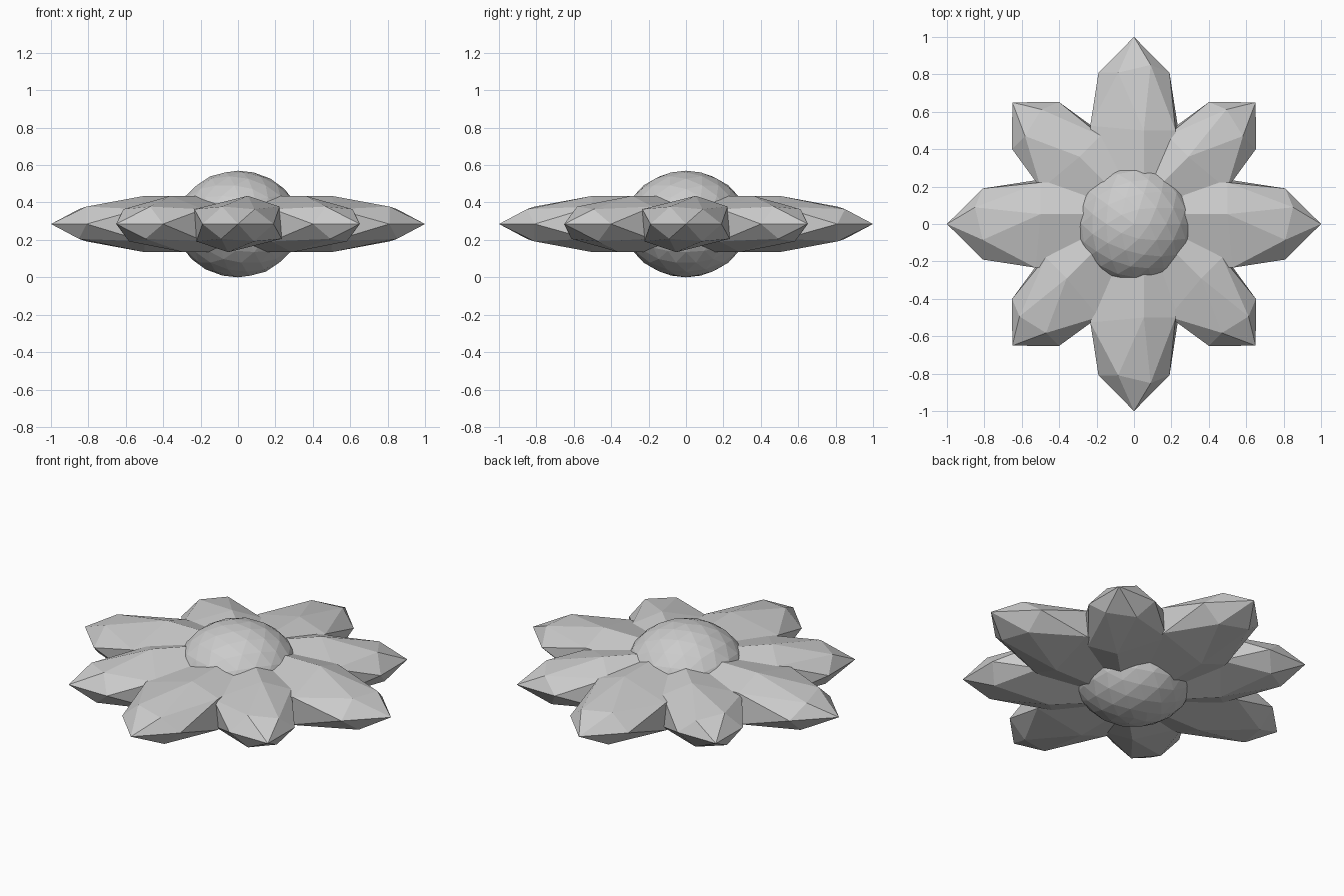
import bpy, bmesh, math
from mathutils import Matrix

if "Cube" in bpy.data.objects:
    bpy.data.objects.remove(bpy.data.objects["Cube"])

MID = 0.285  # height of the flower's middle plane


def add_object(name, bm):
    mesh = bpy.data.meshes.new(name)
    bmesh.ops.recalc_face_normals(bm, faces=bm.faces)
    bm.to_mesh(mesh)
    bm.free()
    obj = bpy.data.objects.new(name, mesh)
    bpy.context.collection.objects.link(obj)
    return obj


def petal_pair(name, half_length, half_width, half_height, angle):
    # stretched low-poly ball: keep both ends, bridge them with a straight body
    src = bmesh.new()
    bmesh.ops.create_icosphere(src, subdivisions=2, radius=1)
    ends = [v.co.copy() for v in src.verts if abs(v.co.y) > 0.45]
    src.free()
    bm = bmesh.new()
    for co in ends:
        bm.verts.new((co.x * half_width, co.y * half_length, co.z * half_height))
    res = bmesh.ops.convex_hull(bm, input=bm.verts)
    bmesh.ops.dissolve_limit(bm, angle_limit=0.01, verts=bm.verts, edges=bm.edges)
    obj = add_object(name, bm)
    obj.location.z = MID
    obj.rotation_euler.z = math.radians(angle)
    return obj


# four long petals on the axes, four shorter ones on the diagonals
for i in range(2):
    petal_pair(f"long_petals_{i + 1}", 1.0, 0.323, 0.177, 90 * i)
    petal_pair(f"short_petals_{i + 1}", 0.92, 0.302, 0.177, 90 * i + 45)

# faceted flower centre, slightly flattened
bm = bmesh.new()
bmesh.ops.create_icosphere(bm, subdivisions=3, radius=1)
bmesh.ops.transform(bm, matrix=Matrix.Diagonal((0.33, 0.33, MID, 1)), verts=bm.verts)
add_object("flower_centre", bm).location.z = MID
